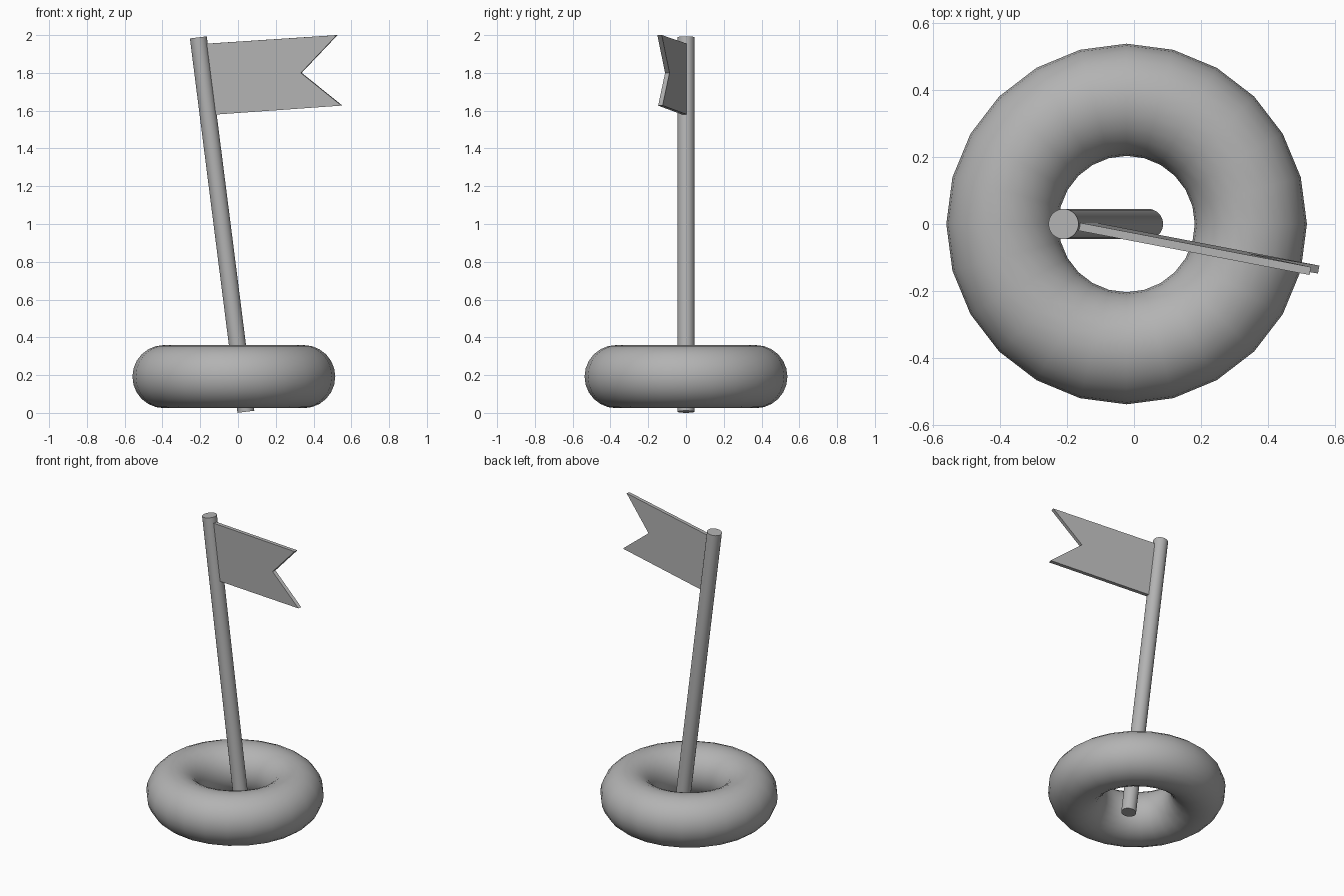
import bpy
import bmesh
from math import radians
from mathutils import Vector

default = bpy.data.objects.get("Cube")
if default:
    bpy.data.objects.remove(default, do_unlink=True)

grey = bpy.data.materials.new("plain grey")
grey.use_nodes = True
colour = (0.45, 0.45, 0.45, 1)
grey.diffuse_color = colour
grey.node_tree.nodes["Principled BSDF"].inputs["Base Color"].default_value = colour


def finish(obj, name, smooth=True):
    obj.name = name
    obj.data.materials.append(grey)
    if smooth:
        bpy.ops.object.shade_smooth_by_angle(angle=radians(40))


# Ring base
bpy.ops.mesh.primitive_torus_add(
    location=(-0.022, 0, 0.192), major_segments=24, minor_segments=24,
    major_radius=0.37, minor_radius=0.167)
finish(bpy.context.object, "ring_base")

# Leaning pole
foot, tip = Vector((0.042, 0, 0.006)), Vector((-0.21, 0, 1.988))
lean = tip - foot
bpy.ops.mesh.primitive_cylinder_add(
    vertices=32, radius=0.045, depth=lean.length, location=(foot + tip) / 2,
    rotation=lean.to_track_quat('Z', 'Y').to_euler())
finish(bpy.context.object, "pole")

# Swallow-tailed pennant, swung slightly forward around the pole
outline = [(-0.19, 1.953), (-0.14, 1.578), (0.55, 1.627), (0.335, 1.80), (0.525, 2.0)]
swing, thickness = 0.19, 0.024


def on_flag(x, z):
    pole_x = foot.x + lean.x * (z - foot.z) / lean.z
    return Vector((x, -swing * (x - pole_x), z))


bm = bmesh.new()
face = bm.faces.new([bm.verts.new(on_flag(x, z)) for x, z in outline])
bm.normal_update()
normal = face.normal.copy()
bmesh.ops.translate(bm, verts=bm.verts, vec=-normal * thickness / 2)
extruded = bmesh.ops.extrude_face_region(bm, geom=[face], use_keep_orig=True)
moved = [g for g in extruded["geom"] if isinstance(g, bmesh.types.BMVert)]
bmesh.ops.translate(bm, verts=moved, vec=normal * thickness)
bmesh.ops.recalc_face_normals(bm, faces=bm.faces)
mesh = bpy.data.meshes.new("pennant")
bm.to_mesh(mesh)
bm.free()
pennant = bpy.data.objects.new("pennant", mesh)
bpy.context.collection.objects.link(pennant)
finish(pennant, "pennant", smooth=False)
